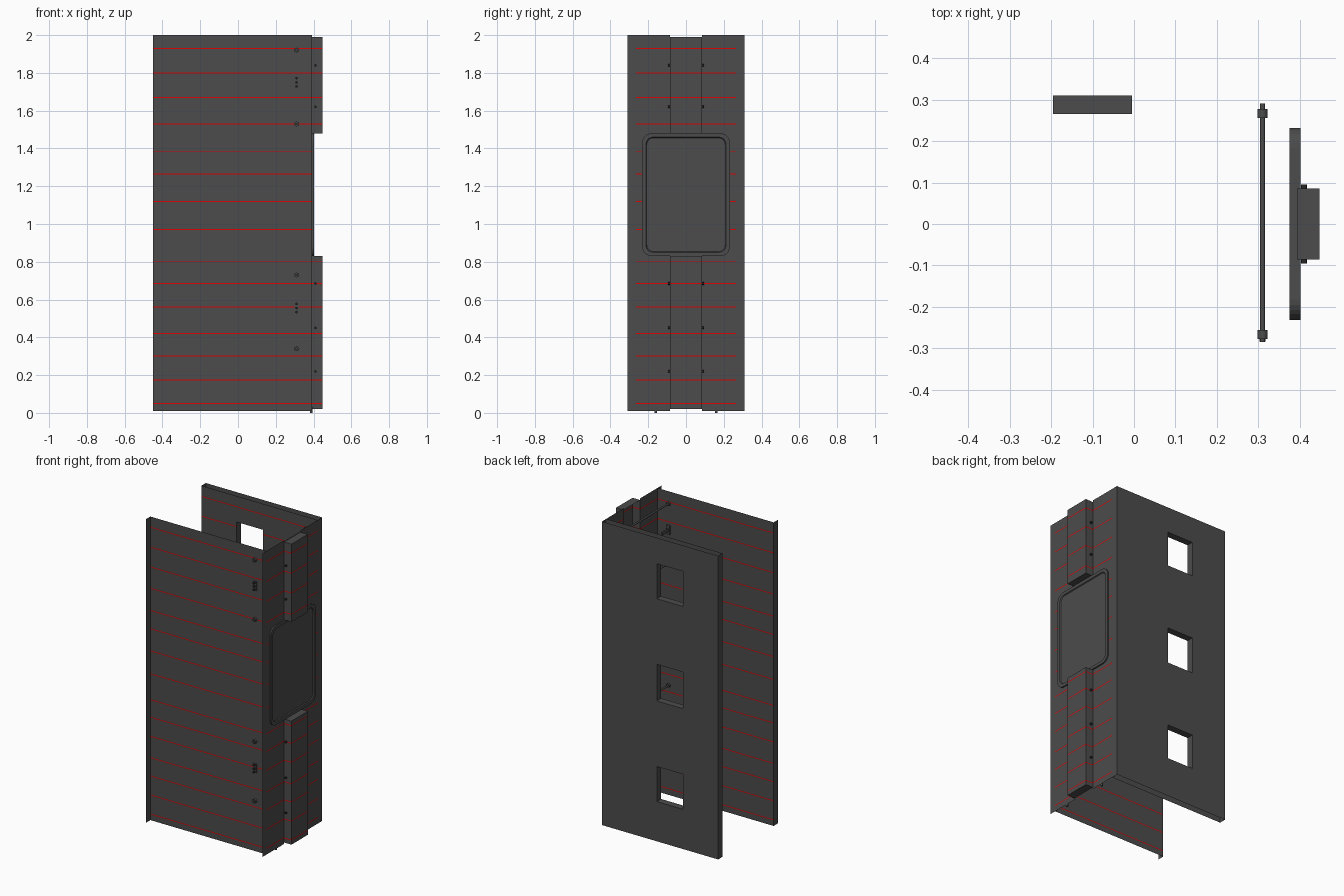
import bpy, bmesh, math
from mathutils import Matrix, Vector

if "Cube" in bpy.data.objects:
    bpy.data.objects.remove(bpy.data.objects["Cube"])


def material(name, colour):
    m = bpy.data.materials.new(name)
    m.use_nodes = True
    m.diffuse_color = colour
    m.node_tree.nodes["Principled BSDF"].inputs["Base Color"].default_value = colour
    return m


GREY = material("dark grey metal", (0.072, 0.072, 0.072, 1))
RED = material("red stripe", (0.75, 0.0, 0.0, 1))
BLACK = material("black fastener", (0.02, 0.02, 0.02, 1))

LEFT, RIGHT, INNER, OUTER = -0.45, 0.393, 0.265, 0.31
BOTTOM, TOP, STRIPE = 0.01, 2.0, 0.005
DOOR_LOW, DOOR_HIGH = 0.83, 1.48
STRIPES = [0.05, 0.175, 0.30, 0.42, 0.56, 0.685, 0.80, 0.97,
           1.12, 1.265, 1.385, 1.53, 1.67, 1.80, 1.93]
WINDOW_X = (-0.195, -0.005)
WINDOWS = [(0.27, 0.50), (0.93, 1.17), (1.60, 1.83)]


def finish(name, bm, *mats):
    bmesh.ops.remove_doubles(bm, verts=bm.verts, dist=1e-5)
    me = bpy.data.meshes.new(name)
    bm.to_mesh(me)
    bm.free()
    for m in mats:
        me.materials.append(m)
    ob = bpy.data.objects.new(name, me)
    bpy.context.collection.objects.link(ob)
    return ob


def quad(bm, points, index=0):
    f = bm.faces.new([bm.verts.new(p) for p in points])
    f.material_index = index


def sheet(name, path, z0=BOTTOM, z1=TOP, striped=True, windows=False, caps=False):
    """Upright sheet along a plan path, with stripe rows and window holes."""
    bm = bmesh.new()
    levels = {z0, z1}
    if striped:
        levels |= {s + d for s in STRIPES for d in (-STRIPE / 2, STRIPE / 2)}
    if windows:
        levels |= {z for w in WINDOWS for z in w}
    levels = sorted(z for z in levels if z0 <= z <= z1)
    for (ax, ay), (bx, by) in zip(path, path[1:]):
        for low, high in zip(levels, levels[1:]):
            mid = (low + high) / 2
            in_x = WINDOW_X[0] < (ax + bx) / 2 < WINDOW_X[1]
            if windows and in_x and any(a < mid < b for a, b in WINDOWS):
                continue
            red = striped and any(abs(mid - s) < STRIPE / 2 for s in STRIPES)
            quad(bm, [(ax, ay, low), (bx, by, low), (bx, by, high), (ax, ay, high)], int(red))
    if caps:
        quad(bm, [(x, y, z1) for x, y in path])
        quad(bm, [(x, y, z0) for x, y in reversed(path)])
    return finish(name, bm, GREY, RED)


def box(name, lo, hi, mat=GREY):
    bm = bmesh.new()
    lo, hi = Vector(lo), Vector(hi)
    bmesh.ops.create_cube(bm, size=1, matrix=Matrix.Translation((lo + hi) / 2)
                          @ Matrix.Diagonal((*(hi - lo), 1)))
    return finish(name, bm, mat)


def rod(name, start, end, radius, mat=GREY, sides=12):
    bm = bmesh.new()
    a, b = Vector(start), Vector(end)
    turn = (b - a).to_track_quat('Z', 'Y').to_matrix().to_4x4()
    bmesh.ops.create_cone(bm, cap_ends=True, segments=sides, radius1=radius, radius2=radius,
                          depth=(b - a).length, matrix=Matrix.Translation((a + b) / 2) @ turn)
    for f in bm.faces:
        f.smooth = len(f.verts) == 4
    ob = finish(name, bm, mat)
    for e in ob.data.edges:
        e.use_edge_sharp = abs((ob.data.vertices[e.vertices[0]].co
                                - ob.data.vertices[e.vertices[1]].co).dot((b - a).normalized())) < 1e-5
    return ob


# Front wall with outward end flanges
sheet("front_wall", [(LEFT, -INNER), (RIGHT, -INNER)])
for side, x in (("left", LEFT), ("right", RIGHT)):
    sheet("front_flange_" + side, [(x, -OUTER), (x, -INNER)], striped=False)
    sheet("back_flange_" + side, [(x, INNER), (x, OUTER)], striped=False)

# Back wall: striped inner skin, plain outer skin, window reveals
across = [RIGHT, WINDOW_X[1], WINDOW_X[0], LEFT]
sheet("back_wall_inner", [(x, INNER) for x in reversed(across)], windows=True)
sheet("back_wall_outer", [(x, OUTER) for x in across], striped=False, windows=True)
bm = bmesh.new()
for low, high in WINDOWS:
    l, r = WINDOW_X
    ring = [(l, low), (l, high), (r, high), (r, low)]
    for (ax, az), (bx, bz) in zip(ring, ring[1:] + ring[:1]):
        quad(bm, [(ax, INNER, az), (ax, OUTER, az), (bx, OUTER, bz), (bx, INNER, bz)])
finish("window_reveals", bm, GREY)

# Side wall with hollow ribs above and below the door
RIB, RIB_X = 0.085, 0.447
sheet("side_wall_front", [(RIGHT, -INNER), (RIGHT, -RIB)])
sheet("side_wall_back", [(RIGHT, RIB), (RIGHT, INNER)])
sheet("side_wall_middle", [(RIGHT, -RIB), (RIGHT, RIB)], DOOR_LOW, DOOR_HIGH)
rib_path = [(RIGHT, -RIB), (RIB_X, -RIB), (RIB_X, RIB), (RIGHT, RIB)]
sheet("lower_rib", rib_path, 0.02, DOOR_LOW, caps=True)
sheet("upper_rib", rib_path, DOOR_HIGH, 1.99, caps=True)

# Rounded door with a raised rim
def rounded(inset, x):
    hy, hz, r = 0.232 - inset, (DOOR_HIGH - DOOR_LOW) / 2 - inset, 0.05 - inset * 0.6
    mid = (DOOR_LOW + DOOR_HIGH) / 2
    points = []
    for i, (sy, sz) in enumerate([(1, 1), (-1, 1), (-1, -1), (1, -1)]):
        for k in range(7):
            a = math.radians(90 * i + 15 * k)
            points.append((x, sy * (hy - r) + r * math.cos(a), mid + sz * (hz - r) + r * math.sin(a)))
    return points

bm = bmesh.new()
loops = [[bm.verts.new(p) for p in rounded(i, x)]
         for i, x in [(0, 0.375), (0, 0.402), (0.02, 0.402), (0.024, 0.396)]]
for a, b in zip(loops, loops[1:]):
    for k in range(len(a)):
        n = (k + 1) % len(a)
        bm.faces.new([a[k], a[n], b[n], b[k]])
bm.faces.new(loops[0][::-1])
bm.faces.new(loops[-1])
finish("side_door", bm, GREY)

# Cross rods with nuts through the front and back walls
ROD_X = 0.31
for z in (1.92, 1.53, 0.73, 0.34):
    rod("cross_rod", (ROD_X, -0.285, z), (ROD_X, 0.29, z), 0.006)
    for s in (-1, 1):
        rod("rod_nut", (ROD_X, s * 0.255, z), (ROD_X, s * 0.277, z), 0.014, GREY, 6)

# Brackets with three bolts
for z in (1.75, 0.555):
    box("bracket", (ROD_X - 0.012, -0.27, z - 0.03), (ROD_X + 0.012, -0.255, z + 0.03))
    box("bracket_arm", (ROD_X - 0.005, -0.255, z - 0.01), (ROD_X + 0.005, -0.19, z + 0.01))
    for d in (-0.022, 0, 0.022):
        rod("bracket_bolt", (ROD_X, -0.268, z + d), (ROD_X, -0.283, z + d), 0.007, BLACK, 8)

# Small bolts on the rib sides and pegs under the wall
for s in (-1, 1):
    for z in (1.84, 1.62, 0.685, 0.45, 0.22):
        rod("rib_bolt", (0.41, s * RIB, z), (0.41, s * 0.095, z), 0.007, BLACK, 8)
    rod("foot_peg", (0.387, s * 0.16, 0), (0.387, s * 0.16, 0.03), 0.007)
